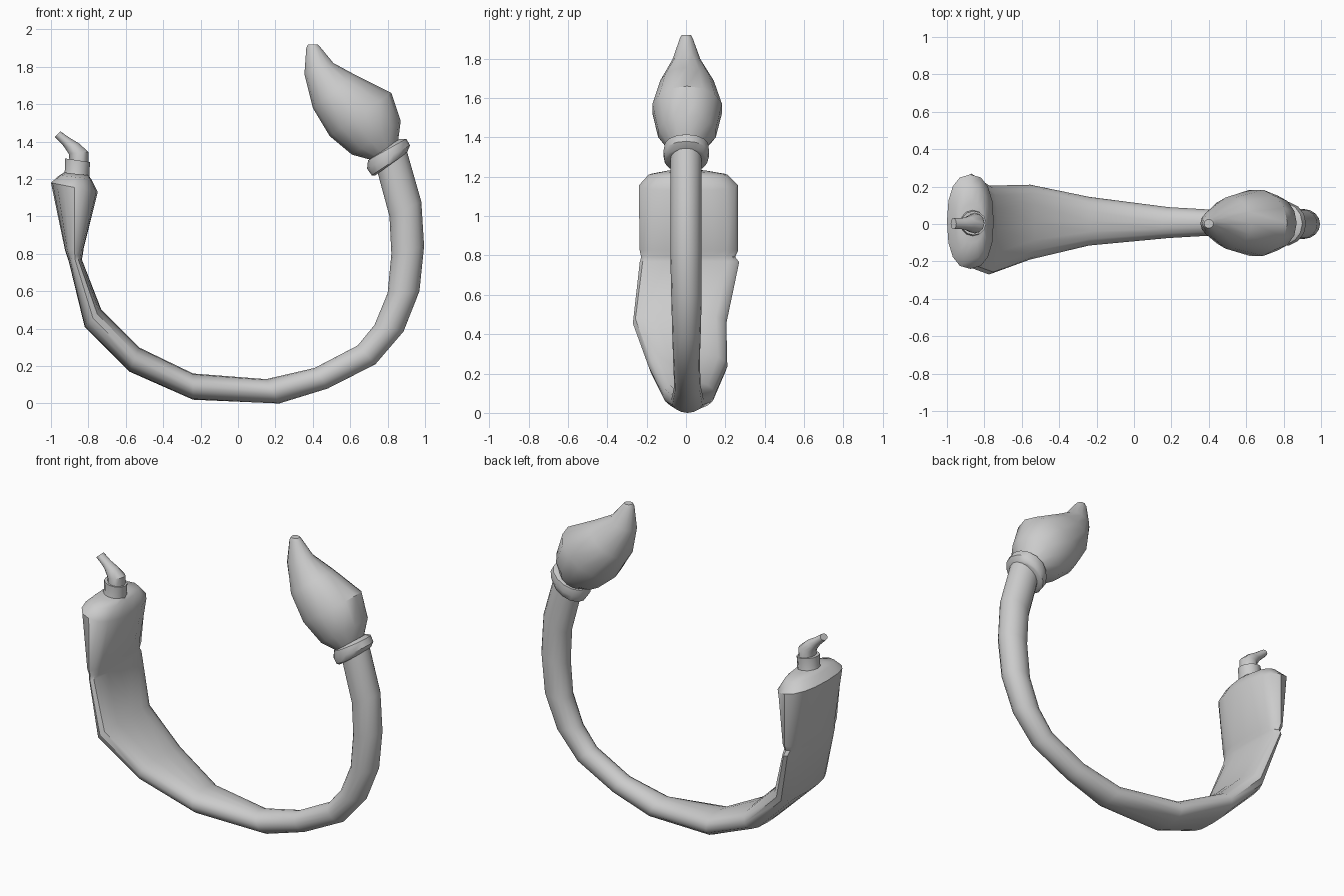
import bpy, bmesh, math
from mathutils import Vector


def loft(name, sections, sides=16, angle=40):
    """Skin rings; each section is (x1, z1, x2, z2, y_min, y_max, squareness)."""
    bm = bmesh.new()
    rings = []
    for x1, z1, x2, z2, y0, y1, n in sections:
        a, b = Vector((x1, 0, z1)), Vector((x2, 0, z2))
        mid, half = (a + b) / 2, (b - a) / 2
        ring = []
        for i in range(sides):
            t = 2 * math.pi * i / sides
            c, s = math.cos(t), math.sin(t)
            c = math.copysign(abs(c) ** (2 / n), c)
            s = math.copysign(abs(s) ** (2 / n), s)
            p = mid + half * c
            p.y = (y0 + y1) / 2 + (y1 - y0) / 2 * s
            ring.append(bm.verts.new(p))
        rings.append(ring)
    for r, q in zip(rings, rings[1:]):
        for i in range(sides):
            j = (i + 1) % sides
            bm.faces.new((r[i], r[j], q[j], q[i]))
    bm.faces.new(rings[0])
    bm.faces.new(rings[-1])
    bmesh.ops.recalc_face_normals(bm, faces=bm.faces)
    mesh = bpy.data.meshes.new(name)
    bm.to_mesh(mesh)
    bm.free()
    obj = bpy.data.objects.new(name, mesh)
    bpy.context.collection.objects.link(obj)
    bpy.ops.object.select_all(action='DESELECT')
    obj.select_set(True)
    bpy.context.view_layer.objects.active = obj
    bpy.ops.object.shade_smooth_by_angle(angle=math.radians(angle))
    return obj


# Curved body: round handle flattening into a wide squeezed tube
loft("curved_body", [
    (0.90, 1.36, 0.745, 1.24, -0.08, 0.08, 2),
    (0.98, 1.08, 0.81, 1.00, -0.08, 0.08, 2),
    (0.995, 0.84, 0.82, 0.80, -0.08, 0.08, 2),
    (0.97, 0.60, 0.80, 0.59, -0.075, 0.08, 2),
    (0.885, 0.385, 0.73, 0.42, -0.07, 0.075, 2),
    (0.735, 0.21, 0.64, 0.31, -0.065, 0.07, 2),
    (0.48, 0.08, 0.41, 0.19, -0.06, 0.075, 2),
    (0.22, 0.00, 0.15, 0.13, -0.075, 0.09, 2),
    (-0.24, 0.02, -0.24, 0.16, -0.115, 0.145, 2.3),
    (-0.58, 0.17, -0.53, 0.30, -0.19, 0.21, 2.6),
    (-0.82, 0.41, -0.73, 0.50, -0.27, 0.205, 2.8),
    (-0.905, 0.76, -0.835, 0.77, -0.235, 0.27, 2.6),
    (-0.915, 0.79, -0.83, 0.795, -0.228, 0.25, 2.6),
    (-0.925, 0.82, -0.825, 0.83, -0.235, 0.265, 2.6),
    (-1.00, 1.18, -0.75, 1.13, -0.24, 0.265, 2.4),
    (-0.955, 1.22, -0.785, 1.20, -0.19, 0.21, 2.4),
    (-0.93, 1.235, -0.80, 1.22, -0.10, 0.11, 2.2),
], 16)

# Neck and bent nozzle on the flat end
loft("nozzle_neck", [
    (-0.935, 1.21, -0.795, 1.19, -0.07, 0.08, 2),
    (-0.925, 1.25, -0.795, 1.24, -0.06, 0.07, 2),
    (-0.925, 1.31, -0.79, 1.29, -0.06, 0.07, 2),
], 12)
loft("bent_nozzle", [
    (-0.90, 1.29, -0.80, 1.28, -0.05, 0.06, 2),
    (-0.905, 1.335, -0.80, 1.345, -0.05, 0.055, 2),
    (-0.925, 1.365, -0.85, 1.39, -0.035, 0.04, 2),
    (-0.94, 1.385, -0.90, 1.42, -0.028, 0.032, 2),
    (-0.98, 1.425, -0.95, 1.455, -0.028, 0.032, 2),
], 12)

# Collar under the bulb
loft("collar", [
    (0.735, 1.22, 0.895, 1.335, -0.10, 0.10, 2),
    (0.715, 1.22, 0.905, 1.345, -0.11, 0.11, 2),
    (0.69, 1.255, 0.92, 1.38, -0.117, 0.12, 2),
    (0.695, 1.30, 0.90, 1.415, -0.11, 0.115, 2),
    (0.71, 1.31, 0.865, 1.415, -0.09, 0.09, 2),
], 14)

# Pointed bulb
loft("bulb", [
    (0.72, 1.30, 0.855, 1.395, -0.09, 0.09, 2),
    (0.61, 1.33, 0.87, 1.51, -0.145, 0.155, 2),
    (0.49, 1.43, 0.82, 1.66, -0.175, 0.187, 2),
    (0.40, 1.58, 0.63, 1.755, -0.135, 0.145, 2),
    (0.355, 1.76, 0.51, 1.82, -0.07, 0.075, 2),
    (0.365, 1.90, 0.44, 1.905, -0.032, 0.035, 2),
    (0.375, 1.92, 0.425, 1.92, -0.022, 0.025, 2),
], 14)
